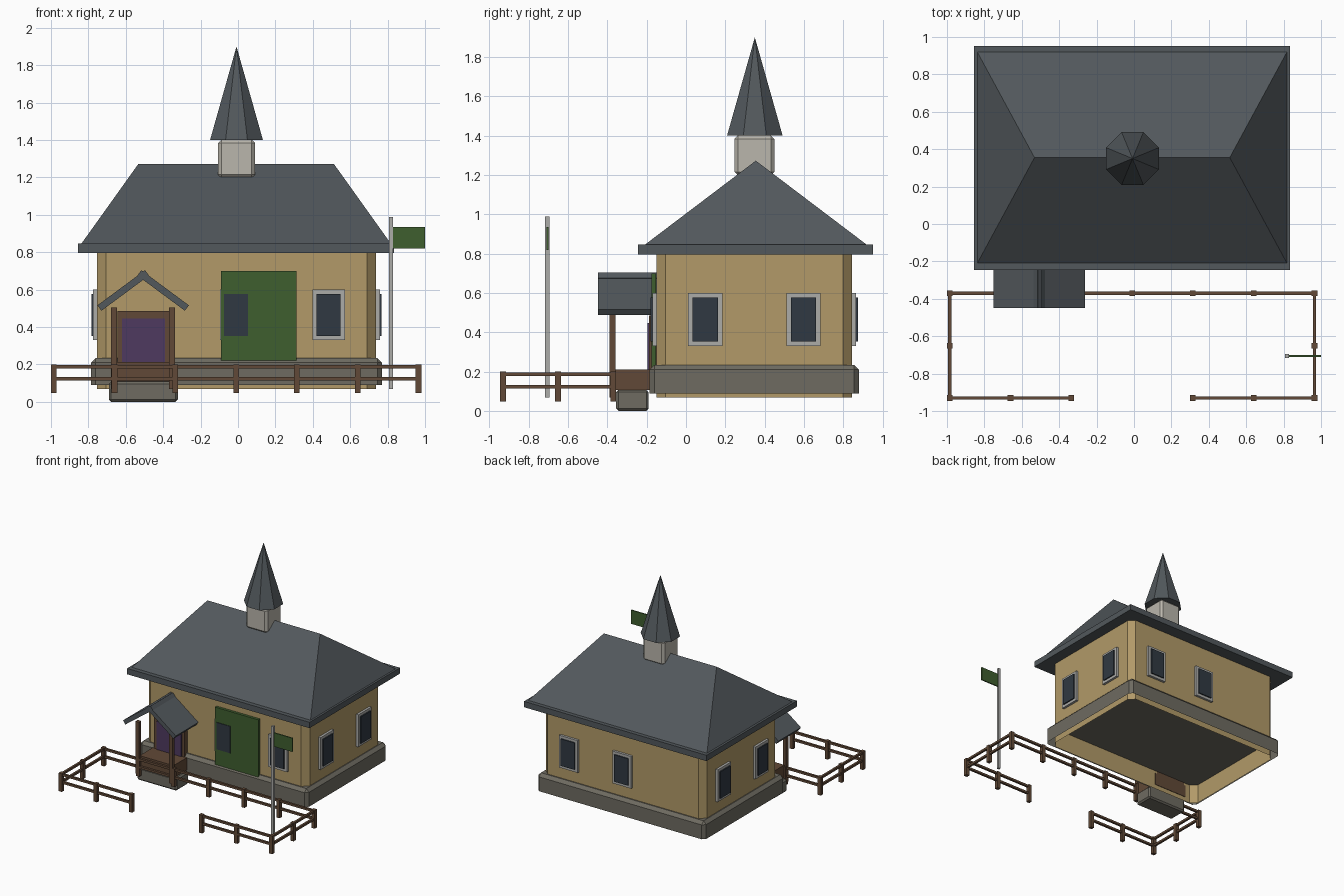
import bpy, bmesh, math
from mathutils import Vector, Matrix

if "Cube" in bpy.data.objects:
    bpy.data.objects.remove(bpy.data.objects["Cube"])


def material(name, r, g, b):
    lin = [((c / 255 + 0.055) / 1.055) ** 2.4 for c in (r, g, b)]
    m = bpy.data.materials.new(name)
    m.diffuse_color = (*lin, 1)
    m.use_nodes = True
    m.node_tree.nodes["Principled BSDF"].inputs["Base Color"].default_value = m.diffuse_color
    return m


TAN = material("tan_plaster", 178, 154, 104)
ROOF = material("slate_roof", 82, 88, 92)
STONE = material("grey_stone", 110, 107, 97)
PALE = material("pale_stone", 186, 182, 172)
TRIM = material("grey_trim", 172, 172, 169)
WOOD = material("brown_wood", 97, 73, 55)
GREEN = material("green_paint", 63, 94, 47)
PURPLE = material("purple_door", 78, 58, 96)
GLASS = material("dark_glass", 48, 57, 66)


def finish(name, bm, mat):
    bmesh.ops.recalc_face_normals(bm, faces=bm.faces)
    me = bpy.data.meshes.new(name)
    bm.to_mesh(me)
    bm.free()
    me.materials.append(mat)
    ob = bpy.data.objects.new(name, me)
    bpy.context.collection.objects.link(ob)
    return ob


def box(name, mat, x, y, z, chamfer=0, all_edges=False, open_bottom=False):
    """Box from (min, max) ranges, with optional chamfer and open underside."""
    bm = bmesh.new()
    bmesh.ops.create_cube(bm, size=1)
    for v in bm.verts:
        v.co = [r[0] + (c + 0.5) * (r[1] - r[0]) for r, c in zip((x, y, z), v.co)]
    if chamfer:
        edges = [e for e in bm.edges if all_edges or
                 abs(e.verts[0].co.z - e.verts[1].co.z) > 1e-4]
        bmesh.ops.bevel(bm, geom=edges, offset=chamfer, segments=1, affect='EDGES')
    bmesh.ops.recalc_face_normals(bm, faces=bm.faces)
    if open_bottom:
        bm.normal_update()
        low = [f for f in bm.faces if f.normal.z < -0.1]
        bmesh.ops.delete(bm, geom=low, context='FACES')
    return finish(name, bm, mat)


CX, CY = -0.01, 0.35    # centre of the house

# Plinth and walls, both hollow from below
box("plinth", STONE, (-0.786, 0.77), (-0.185, 0.88), (0.065, 0.235), 0.025, True, True)
box("walls", TAN, (-0.754, 0.738), (-0.15, 0.845), (0.07, 0.80), 0.047, False, True)

# Hipped roof on an eave slab
box("eave_slab", ROOF, (-0.856, 0.834), (-0.245, 0.952), (0.797, 0.846))
bm = bmesh.new()
hx, hy, ridge, zb, zt = 0.828, 0.565, 0.522, 0.845, 1.273
base = [bm.verts.new((CX + sx * hx, CY + 0.005 + sy * hy, zb))
        for sx, sy in ((-1, -1), (1, -1), (1, 1), (-1, 1))]
left = bm.verts.new((CX - ridge, CY + 0.005, zt))
right = bm.verts.new((CX + ridge, CY + 0.005, zt))
for f in ((base[0], base[1], right, left), (base[1], base[2], right),
          (base[2], base[3], left, right), (base[3], base[0], left), base[::-1]):
    bm.faces.new(f)
finish("hipped_roof", bm, ROOF)

# Turret and eight-sided spire
box("turret", PALE, (-0.107, 0.091), (0.247, 0.449), (1.197, 1.402), 0.018, True)
bm = bmesh.new()
bmesh.ops.create_cone(bm, cap_ends=True, segments=8, radius1=0.153, radius2=0, depth=0.5,
                      matrix=Matrix.Translation((-0.008, CY, 1.65))
                      @ Matrix.Rotation(math.pi / 8, 4, 'Z'))
finish("spire", bm, ROOF)


# Windows: frame plus proud pane, on a wall facing along one axis
def window(axis, wall, sign, along):
    for name, mat, half, z, out in (("window_frame", TRIM, 0.087, (0.33, 0.60), 0.02),
                                    ("window_pane", GLASS, 0.064, (0.353, 0.578), 0.03)):
        depth = sorted((wall - sign * 0.01, wall + sign * out))
        span = (along - half, along + half)
        x, y = (depth, span) if axis == 'x' else (span, depth)
        box(name, mat, x, y, z)


for a in (0.485, -0.01):
    window('y', -0.15, -1, a)
    window('y', 0.845, 1, a)
for a in (0.098, 0.597):
    window('x', -0.754, -1, a)
    window('x', 0.738, 1, a)

# Green panel on the front wall
box("green_panel", GREEN, (-0.09, 0.312), (-0.175, -0.152), (0.12, 0.70))

# Porch: step, deck, door, posts and gabled roof
box("porch_step", STONE, (-0.69, -0.322), (-0.355, -0.19), (0, 0.108), 0.012, True)
box("porch_deck", WOOD, (-0.66, -0.345), (-0.36, -0.146), (0.108, 0.212))
box("door_frame", WOOD, (-0.645, -0.365), (-0.187, -0.148), (0.2, 0.485))
box("door", PURPLE, (-0.62, -0.39), (-0.195, -0.16), (0.212, 0.447))
for x in (-0.662, -0.352):
    box("porch_post", WOOD, (x - 0.016, x + 0.016), (-0.388, -0.358), (0.07, 0.505))
for s in (-1, 1):
    slope = Vector((s * 0.246, 0, -0.182)).normalized()
    up = Vector((s * 0.182, 0, 0.246)).normalized()
    bm = bmesh.new()
    apex = Vector((-0.507, 0, 0.697))
    a, b = apex - slope * 0.025 - up * 0.012, apex + slope * 0.304 - up * 0.0
    a = apex - slope * 0.012
    ring = [a, b, b - up * 0.036, a - up * 0.036]
    face = bm.faces.new([bm.verts.new((p.x, -0.448, p.z)) for p in ring])
    new = bmesh.ops.extrude_face_region(bm, geom=[face])['geom']
    bmesh.ops.translate(bm, vec=(0, 0.298, 0),
                        verts=[v for v in new if isinstance(v, bmesh.types.BMVert)])
    finish("porch_roof_slope", bm, ROOF)


# Fence: posts joined by two rails
def fence(points):
    for x, y in points:
        box("fence_post", WOOD, (x - 0.015, x + 0.015), (y - 0.015, y + 0.015), (0.048, 0.2))
    (x0, y0), (x1, y1) = points[0], points[-1]
    t = 0.009
    for z in (0.123, 0.187):
        box("fence_rail", WOOD, (x0 - t, x1 + t), (y0 - t, y1 + t), (z - 0.009, z + 0.009))


step = 0.325
xs = [-0.985 + step * i for i in range(7)]
back, front = -0.37, -0.93
fence([(x, back) for x in xs])
fence([(x, front) for x in xs[:3]])
fence([(x, front) for x in xs[4:]])
for x in (xs[0], xs[-1]):
    fence([(x, front), (x, (front + back) / 2), (x, back)])

# Flag on a pole
box("flag_pole", TRIM, (0.808, 0.83), (-0.716, -0.694), (0.068, 0.988))
box("flag", GREEN, (0.83, 1.0), (-0.71, -0.7), (0.82, 0.935))
